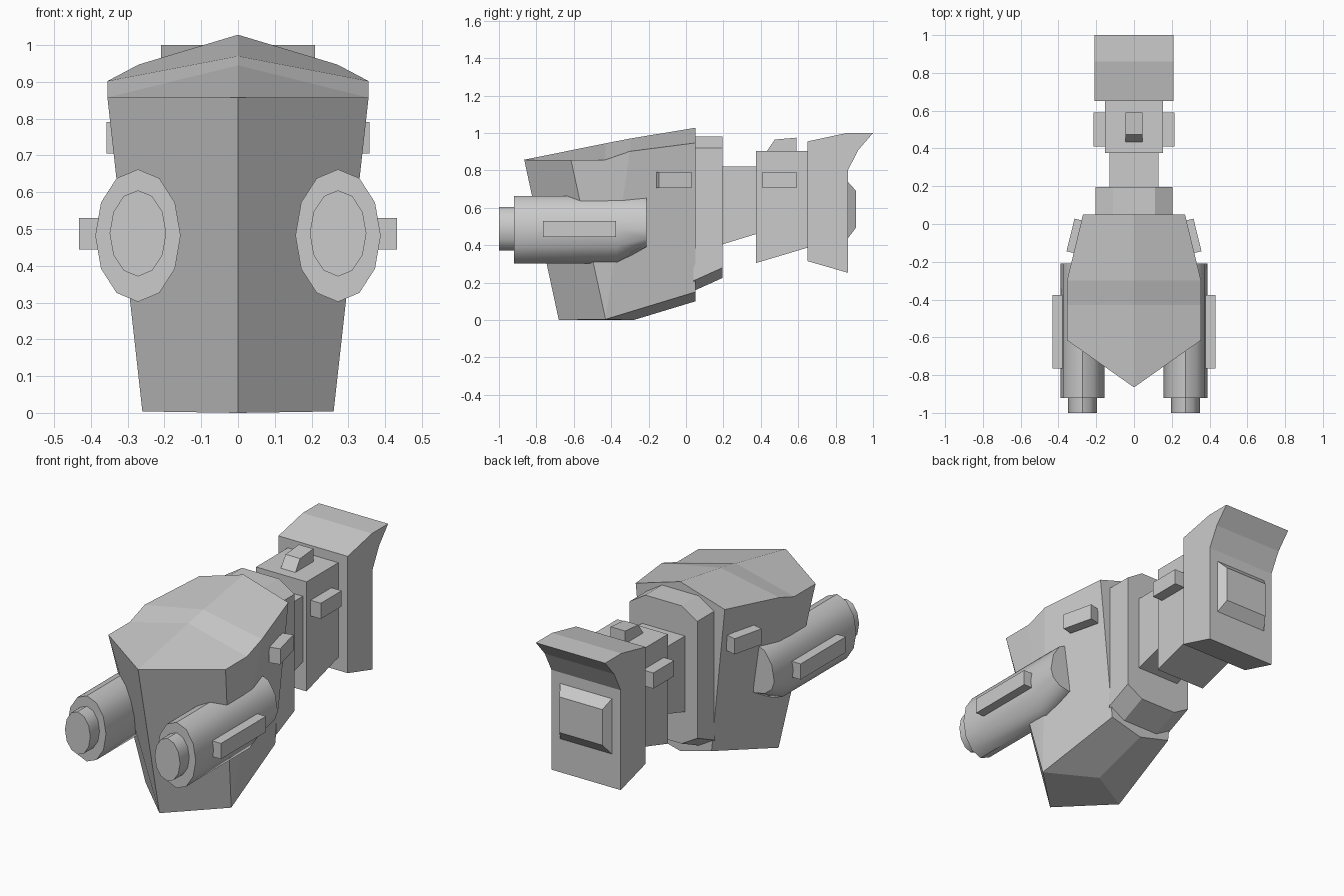
import bpy, bmesh, math
from mathutils import Matrix, Vector

if "Cube" in bpy.data.objects:
    bpy.data.objects.remove(bpy.data.objects["Cube"])


def make(name, verts, faces):
    bm = bmesh.new()
    vs = [bm.verts.new(v) for v in verts]
    for f in faces:
        bm.faces.new([vs[i] for i in f])
    bmesh.ops.recalc_face_normals(bm, faces=bm.faces)
    me = bpy.data.meshes.new(name)
    bm.to_mesh(me)
    bm.free()
    ob = bpy.data.objects.new(name, me)
    bpy.context.collection.objects.link(ob)
    return ob


def loft(name, rings):
    n = len(rings[0])
    verts = [v for r in rings for v in r]
    faces = [list(range(n)), list(range(len(verts) - n, len(verts)))]
    for k in range(len(rings) - 1):
        for i in range(n):
            j = (i + 1) % n
            faces.append([k * n + i, k * n + j, (k + 1) * n + j, (k + 1) * n + i])
    return make(name, verts, faces)


def prism(name, w, profile):
    # side profile (y, z) extruded across x
    return loft(name, [[(x, y, z) for y, z in profile] for x in (-w, w)])


def box(name, centre, size, rot=0):
    m = Matrix.Rotation(rot, 3, 'Z')
    c = Vector(centre)
    rings = [[c + m @ Vector((sx * size[0] / 2, sy * size[1] / 2, sz * size[2] / 2))
              for sx, sz in ((-1, -1), (1, -1), (1, 1), (-1, 1))] for sy in (-1, 1)]
    return loft(name, rings)


# faceted main hull: right half, mirrored
hull = make("main_hull", [
    (0, -.68, 0), (0, -.865, .857),                            # nose edge 0-1
    (.26, -.43, .004), (.355, -.615, .857),                    # front corner 2-3
    (.355, -.43, .857), (.355, -.30, .902), (.27, .05, .947),  # roof side 4-6
    (0, -.43, .945), (0, -.30, .97), (0, .05, 1.028),          # ridge 7-9
    (0, -.28, 0), (0, .05, .10), (.19, .05, .15),              # keel 10-12
    (.352, -.436, .83),
], [(0, 2, 3, 1), (1, 3, 4, 7), (7, 4, 5, 8), (8, 5, 6, 9),
    (2, 13, 4, 3), (2, 5, 4, 13), (2, 12, 6, 5),
    (0, 10, 2), (10, 11, 12, 2), (12, 11, 9, 6)])
mir = hull.modifiers.new("mirror", 'MIRROR')
mir.use_clip = True

# chamfered collar behind the hull
loft("rear_collar", [[(-.11, y, b), (.11, y, b), (.205, y, b + .055), (.205, y, .92),
                      (.11, y, .98), (-.11, y, .98), (-.205, y, .92), (-.205, y, b + .055)]
                     for y, b in ((.04, .155), (.195, .225))])

# neck, rear block and flared tail
prism("neck", .13, [(.18, .40), (.385, .463), (.385, .82), (.18, .82)])
prism("rear_block", .153, [(.375, .305), (.66, .39), (.66, .905), (.375, .905)])
prism("tail", .21, [(.65, .315), (.865, .253), (.865, .80), (.922, .91),
                    (1.0, 1.0), (.86, 1.0), (.65, .955)])
prism("top_fin", .044, [(.43, .90), (.59, .90), (.59, .975), (.475, .965)])

# raised panel on the tail
loft("tail_panel", [[(-w, y, a), (w, y, a), (w, y, b), (-w, y, b)]
                    for y, w, a, b in ((.86, .16, .43, .745), (.91, .13, .495, .69))])

# side pods, twelve-sided ellipses
def oval(x, y, rx, rz, floor=0):
    return [(x + rx * math.sin(a), y, max(.482 + rz * math.cos(a), floor))
            for a in [math.tau * i / 12 for i in range(12)]]


for side, s in (("left", -1), ("right", 1)):
    x = s * .272
    pod = loft(side + "_pod", [oval(x, -.92, .116, .18), oval(x, -.37, .116, .18),
                               [(px, py, pz if pz > .482 else .482 - (.482 - pz) * .5)
                                for px, py, pz in oval(x, -.21, .116, .18)]])
    tip = loft(side + "_pod_tip", [[(a, b, c + .006) for a, b, c in oval(x, y, .077, .117)]
                                   for y in (-1.0, -.90)])
    for ob in (pod, tip):
        bpy.ops.object.select_all(action='DESELECT')
        ob.select_set(True)
        bpy.context.view_layer.objects.active = ob
        bpy.ops.object.shade_smooth_by_angle(angle=math.radians(40))
    box(side + "_pod_rail", (s * .39, -.57, .487), (.085, .39, .086))
    box(side + "_hull_block", (s * .307, -.065, .748), (.06, .178, .086), s * .24)
    box(side + "_rear_lug", (s * .175, .50, .748), (.08, .18, .086))
